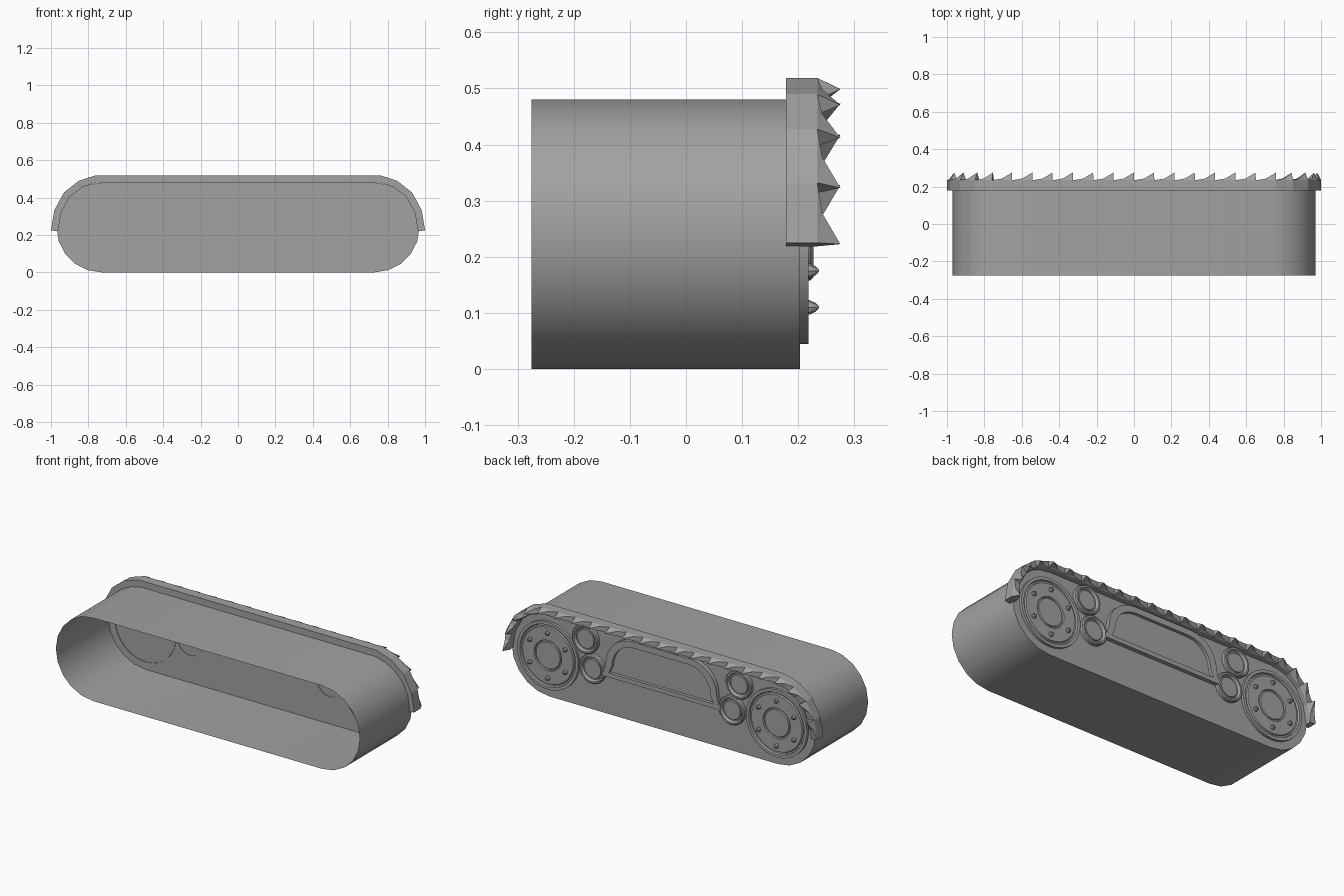
import bpy, bmesh
from math import sin, cos, pi, radians
from mathutils import Vector

if "Cube" in bpy.data.objects:
    bpy.data.objects.remove(bpy.data.objects["Cube"], do_unlink=True)

metal = bpy.data.materials.new("grey_metal")
metal.use_nodes = True
GREY = (0.36, 0.36, 0.36, 1)
metal.diffuse_color = GREY
metal.node_tree.nodes["Principled BSDF"].inputs["Base Color"].default_value = GREY


def finish(name, bm, smooth=None, recalc=True):
    if recalc:
        bmesh.ops.recalc_face_normals(bm, faces=bm.faces)
    mesh = bpy.data.meshes.new(name)
    bm.to_mesh(mesh)
    bm.free()
    mesh.materials.append(metal)
    ob = bpy.data.objects.new(name, mesh)
    bpy.context.collection.objects.link(ob)
    if smooth:
        bpy.ops.object.select_all(action='DESELECT')
        ob.select_set(True)
        bpy.context.view_layer.objects.active = ob
        bpy.ops.object.shade_smooth_by_angle(angle=radians(smooth))
    return ob


def bridge(bm, a, b):
    for i in range(len(a)):
        j = (i + 1) % len(a)
        bm.faces.new((a[i], a[j], b[j], b[i]))


def lathe(name, cx, cz, profile, sides):
    """Spin (radius, y) pairs round an axis along y, closing the last ring."""
    bm = bmesh.new()
    rings = [[bm.verts.new((cx + r * cos(2 * pi * i / sides), y,
                            cz + r * sin(2 * pi * i / sides)))
              for i in range(sides)] for r, y in profile]
    for a, b in zip(rings, rings[1:]):
        bridge(bm, a, b)
    bm.faces.new(rings[-1])
    # outward means away from the axis and towards +y
    bm.normal_update()
    if bm.faces[-1:][0].normal.y < 0:
        bmesh.ops.reverse_faces(bm, faces=bm.faces)
    return finish(name, bm, 30, recalc=False)


# Hull: rounded tube, open at the front and capped at the back
R, CX, STEPS = 0.24, 0.73, 10
outline = []
for side, start in ((1, -pi / 2), (-1, pi / 2)):
    for i in range(STEPS + 1):
        a = start + pi * i / STEPS
        outline.append((side * CX + R * cos(a), R + R * sin(a)))
bm = bmesh.new()
front = [bm.verts.new((x, -0.275, z)) for x, z in outline]
back = [bm.verts.new((x, 0.203, z)) for x, z in outline]
bridge(bm, front, back)
bm.faces.new(back[::-1])
finish("hull", bm, 30, recalc=False)

# Track path over the top, running left to right in x
half = [(0.76, 0.519), (0.85, 0.49), (0.93, 0.428), (0.982, 0.332), (1.0, 0.225)]
flat = [(-0.76 + 1.52 * i / 14, 0.519) for i in range(1, 14)]
path = [Vector((-x, z)) for x, z in reversed(half)] + \
       [Vector(p) for p in flat] + [Vector(p) for p in half]

# Track plates, each with a swept spike at its trailing end
bm = bmesh.new()
THICK, Y0, Y1 = 0.038, 0.178, 0.234
for p, q in zip(path, path[1:]):
    d = (q - p).normalized()
    n = Vector((d.y, -d.x))      # points inwards
    length = (q - p).length

    def pt(along, depth, y):
        v = p + d * along * length + n * depth
        return bm.verts.new((v.x, y, v.y))

    def ring(along, inset, y_in, y_out):
        lo, hi = inset, THICK - inset
        return [pt(along, lo, y_in), pt(along, hi, y_in),
                pt(along, hi, y_out), pt(along, lo, y_out)]
    a, b = ring(0, 0, Y0, Y1), ring(1, 0, Y0, Y1)
    bridge(bm, a, b)
    bm.faces.new(a[::-1])
    bm.faces.new(b)
    # spike: low ramp, then a sharp tip
    tip = pt(0.99, THICK * 0.55, 0.275)
    mid = [pt(0.5, 0.006, 0.243), pt(0.5, THICK - 0.006, 0.243)]
    s0, s1 = pt(0, 0, Y1), pt(0, THICK, Y1)
    e0, e1 = pt(1, 0, Y1), pt(1, THICK, Y1)
    for f in ((s0, s1, mid[1], mid[0]), (mid[0], mid[1], tip),
              (s0, mid[0], e0), (mid[0], tip, e0),
              (s1, e1, mid[1]), (mid[1], e1, tip), (e0, tip, e1),
              (s0, e0, e1, s1)):
        bm.faces.new(f)
finish("track_plates", bm)

# Wheels, bolts and small rollers on the back, mirrored left and right
for side, label in ((1, "left"), (-1, "right")):
    wx = side * CX
    lathe(f"{label}_wheel", wx, R,
          [(0.195, 0.2), (0.195, 0.218), (0.178, 0.218), (0.174, 0.208),
           (0.166, 0.208), (0.162, 0.216), (0.088, 0.216), (0.085, 0.209),
           (0.079, 0.209), (0.076, 0.215)], 32)
    for k in range(6):
        a = pi / 2 + k * pi / 3
        lathe(f"{label}_wheel_bolt_{k + 1}", wx + 0.13 * cos(a), R + 0.13 * sin(a),
              [(0.013, 0.214), (0.013, 0.22), (0.008, 0.231), (0.002, 0.237)], 8)
    for name, x, z in (("upper", 0.49, 0.4), ("lower", 0.445, 0.24)):
        lathe(f"{label}_{name}_roller", side * x, z,
              [(0.082, 0.2), (0.082, 0.222), (0.077, 0.227), (0.068, 0.227),
               (0.062, 0.21), (0.056, 0.21), (0.053, 0.217)], 24)

# Arched side panel: raised frame round a recessed face
def arch(w, top, z0, corner):
    right = [(w, z0)]
    for i in range(7):
        a = pi / 2 * i / 6
        right.append((w - 0.02 - corner * (1 - cos(a)), top - corner * (1 - sin(a))))
    return right + [(-x, z) for x, z in reversed(right)]


bm = bmesh.new()
outer, inner = arch(0.375, 0.47, 0.225, 0.17), arch(0.335, 0.435, 0.25, 0.14)
rings = [[bm.verts.new((x, y, z)) for x, z in shape]
         for shape, y in ((outer, 0.2), (outer, 0.227), (inner, 0.227), (inner, 0.209))]
for a, b in zip(rings, rings[1:]):
    bridge(bm, a, b)
bm.faces.new(rings[-1])
bm.normal_update()
if bm.faces[-1:][0].normal.y < 0:
    bmesh.ops.reverse_faces(bm, faces=bm.faces)
finish("side_panel", bm, 30, recalc=False)
